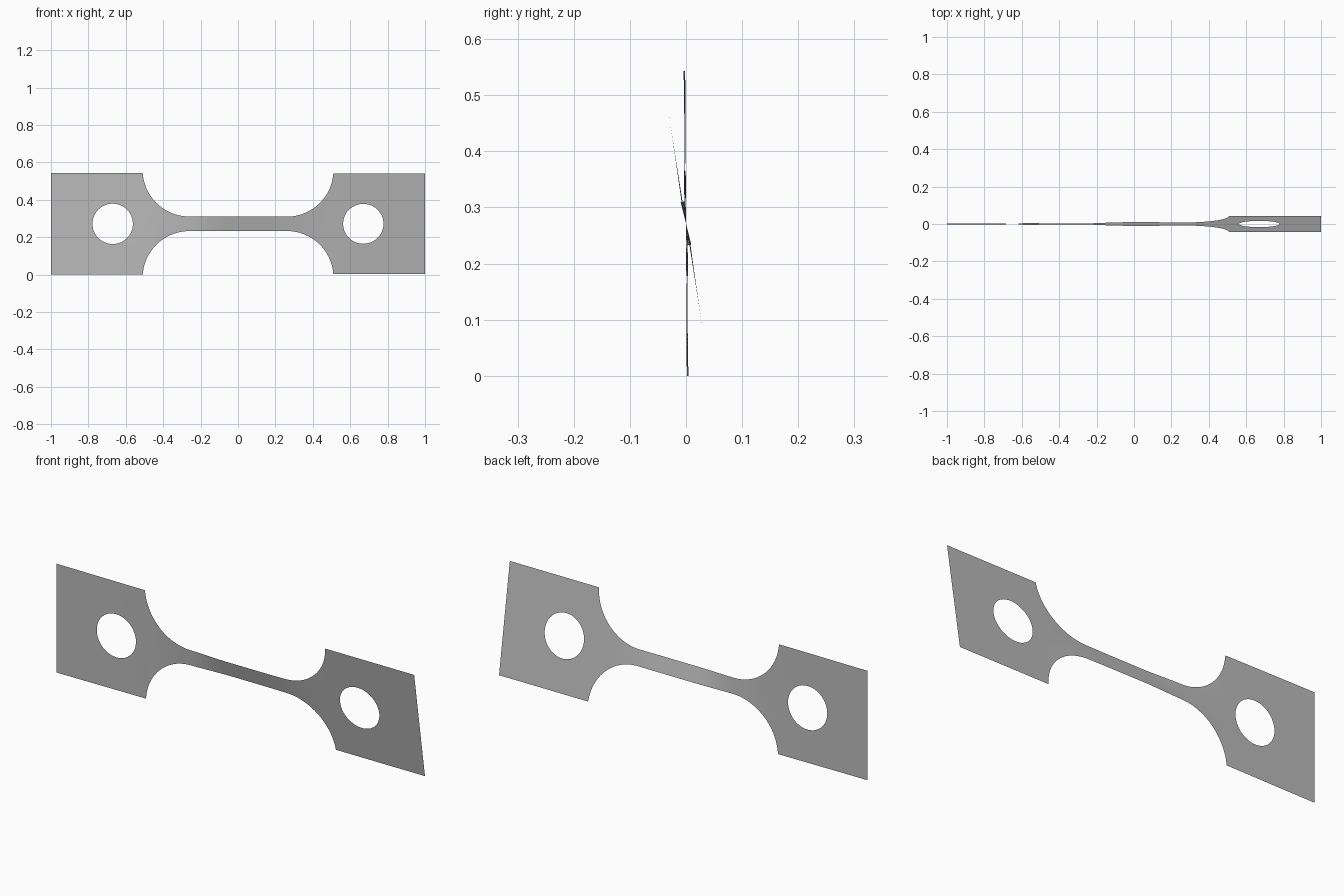
import bpy, bmesh
from math import sin, cos, pi, radians, sqrt

if "Cube" in bpy.data.objects:
    bpy.data.objects.remove(bpy.data.objects["Cube"], do_unlink=True)

MID_Z = 0.2715        # centreline height
GRIP = 0.2715         # half height of the grips
NECK = 0.039          # half height of the neck
FILLET, FILLET_X = 0.25, 0.26
HOLE_X, HOLE_R = 0.67, 0.108
SHOULDER = FILLET_X + sqrt(FILLET ** 2 - (FILLET + NECK - GRIP) ** 2)
TWIST = [(-1, 0.3), (-0.5, 0.9), (-0.28, 4), (-0.05, 14), (0.1, 14), (0.5, 9), (1, 9)]


def half_height(x):
    """Outer edge of the strip: neck, round fillet, then grip."""
    x = abs(x)
    if x <= FILLET_X:
        return NECK
    if x >= SHOULDER:
        return GRIP
    return NECK + FILLET - sqrt(FILLET ** 2 - (x - FILLET_X) ** 2)


def hole_height(x):
    return sqrt(max(0, HOLE_R ** 2 - (abs(x) - HOLE_X) ** 2))


def twist(x):
    """Eased twist angle along the length."""
    for (x0, a0), (x1, a1) in zip(TWIST, TWIST[1:]):
        if x <= x1:
            t = (x - x0) / (x1 - x0)
            return radians(a0 + (a1 - a0) * t * t * (3 - 2 * t))
    return radians(TWIST[-1][1])


def spaced(a, b, n):
    return [a + (b - a) * i / n for i in range(n)]


# Column positions, denser around the fillets and holes
half = spaced(0, FILLET_X, 10)
half += [FILLET_X + (SHOULDER - FILLET_X) * sin(i / 24 * pi / 2) for i in range(24)]
half += [SHOULDER]
half += [HOLE_X - HOLE_R * cos(pi * i / 24) for i in range(25)]
half += spaced(HOLE_X + HOLE_R, 1, 4)[1:] + [1]
columns = [-x for x in reversed(half[1:])] + half

# Thin twisted sheet, upper and lower halves joined on the centreline
bm = bmesh.new()
ROWS = 4
for side in (1, -1):
    previous = None
    for x in columns:
        low, high, angle = hole_height(x), half_height(x), twist(x)
        column = []
        for r in range(ROWS + 1):
            d = side * (low + (high - low) * r / ROWS)
            column.append(bm.verts.new((x, -d * sin(angle), MID_Z + d * cos(angle))))
        if previous:
            for r in range(ROWS):
                quad = [previous[r], column[r], column[r + 1], previous[r + 1]]
                bm.faces.new(quad if side > 0 else quad[::-1])
        previous = column
bmesh.ops.remove_doubles(bm, verts=bm.verts, dist=0.0002)

mesh = bpy.data.meshes.new("test_strip")
bm.to_mesh(mesh)
bm.free()
strip = bpy.data.objects.new("test_strip", mesh)
bpy.context.collection.objects.link(strip)

# Plain grey metal
grey = bpy.data.materials.new("grey_metal")
grey.use_nodes = True
colour = (0.5, 0.5, 0.5, 1)
grey.diffuse_color = colour
grey.node_tree.nodes["Principled BSDF"].inputs["Base Color"].default_value = colour
mesh.materials.append(grey)

bpy.context.view_layer.objects.active = strip
strip.select_set(True)
bpy.ops.object.shade_smooth_by_angle(angle=radians(30))
